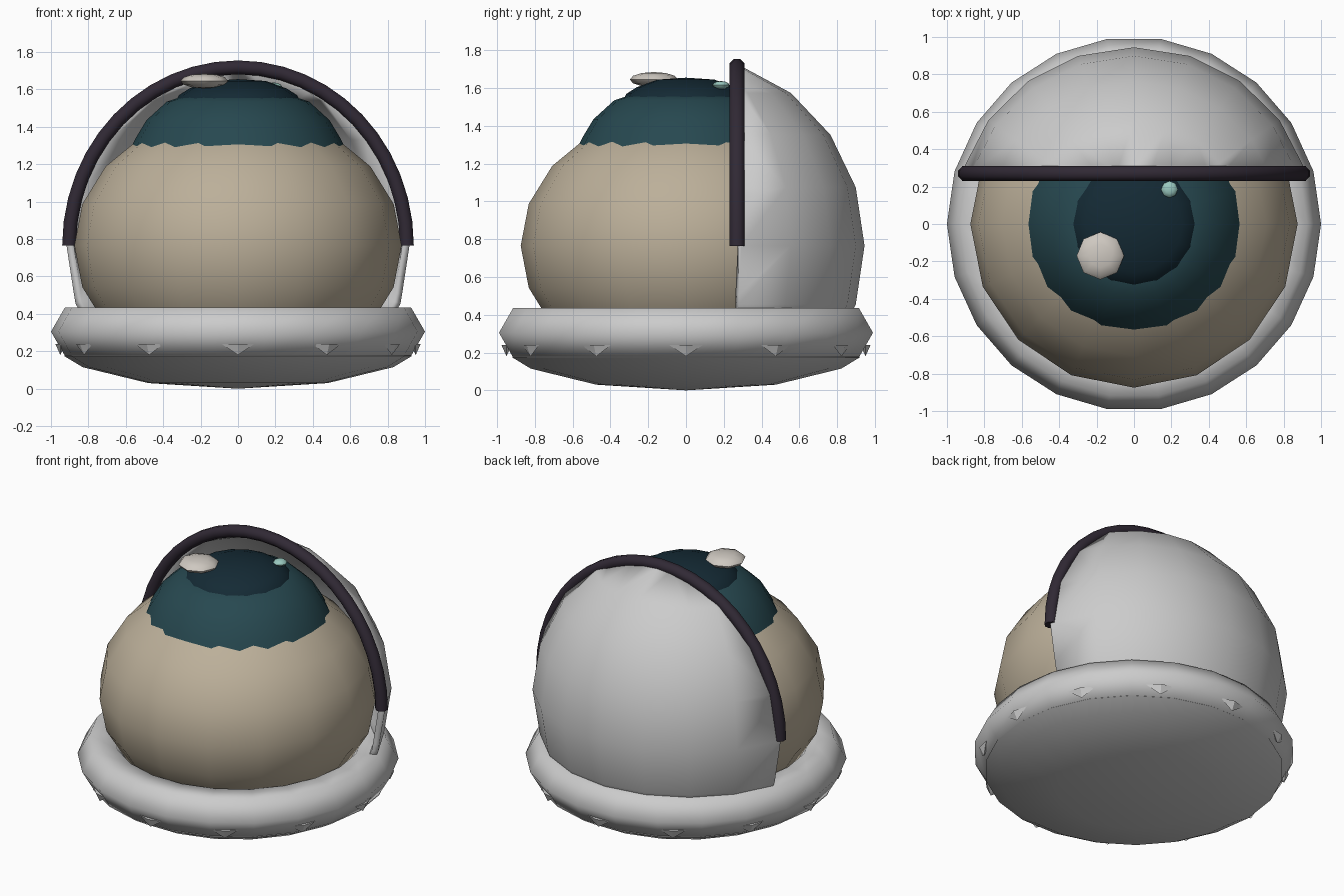
import bpy, bmesh
from math import pi, sin, cos, radians
from mathutils import Matrix

if "Cube" in bpy.data.objects:
    bpy.data.objects.remove(bpy.data.objects["Cube"])


def mat(name, rgb):
    m = bpy.data.materials.new(name)
    m.diffuse_color = (*rgb, 1)
    m.use_nodes = True
    m.node_tree.nodes["Principled BSDF"].inputs["Base Color"].default_value = m.diffuse_color
    return m


BEIGE = mat("beige", (0.50, 0.43, 0.32))
TEAL = mat("dark_teal", (0.02, 0.065, 0.08))
NAVY = mat("navy", (0.007, 0.023, 0.035))
PLUM = mat("plum", (0.03, 0.022, 0.035))
WHITE = mat("off_white", (0.62, 0.58, 0.53))
MINT = mat("mint", (0.32, 0.58, 0.52))


def finish(name, bm, material=None, angle=50):
    bmesh.ops.recalc_face_normals(bm, faces=bm.faces)
    me = bpy.data.meshes.new(name)
    bm.to_mesh(me)
    bm.free()
    for p in me.polygons:
        p.use_smooth = True
    me.set_sharp_from_angle(angle=radians(angle))
    if material:
        me.materials.append(material)
    ob = bpy.data.objects.new(name, me)
    bpy.context.collection.objects.link(ob)
    return ob


def ellipsoid(center, radii, segs, rings):
    bm = bmesh.new()
    bmesh.ops.create_uvsphere(bm, u_segments=segs, v_segments=rings, radius=1)
    bmesh.ops.transform(bm, verts=bm.verts,
                        matrix=Matrix.Translation(center) @ Matrix.Diagonal((*radii, 1)))
    return bm


def lathe(profile, segs, closed=False):
    # spin an (r, z) profile around z
    bm = bmesh.new()
    vs = [bm.verts.new((r, 0, z)) for r, z in profile]
    pairs = list(zip(vs, vs[1:])) + ([(vs[-1], vs[0])] if closed else [])
    edges = [bm.edges.new(p) for p in pairs]
    bmesh.ops.spin(bm, geom=vs + edges, cent=(0, 0, 0), axis=(0, 0, 1),
                   angle=2 * pi, steps=segs)
    bmesh.ops.remove_doubles(bm, verts=bm.verts, dist=0.0005)
    return bm


# Eyeball with iris and pupil caps
finish("eyeball", ellipsoid((0, 0, 0.77), (0.875, 0.875, 0.72), 16, 10), BEIGE)
finish("iris", lathe([(0.575, 1.29), (0.55, 1.34), (0.49, 1.44), (0.38, 1.54),
                      (0.29, 1.57), (0, 1.58)], 20), TEAL)
finish("pupil", lathe([(0.335, 1.54), (0.315, 1.575), (0.26, 1.61),
                       (0.15, 1.65), (0, 1.66)], 16), NAVY)

# Highlights
finish("large_highlight", ellipsoid((-0.18, -0.17, 1.65), (0.127, 0.127, 0.04), 8, 6), WHITE)
finish("small_highlight", ellipsoid((0.19, 0.185, 1.62), (0.045, 0.045, 0.022), 8, 6), MINT)

# Eyelid: rear part of a hollow ellipsoid
CUT = 0.28
bm = ellipsoid((0, 0, 0.77), (0.962, 0.945, 1.0), 20, 10)
for co, no in (((0, CUT, 0), (0, -1, 0)), ((0, 0, 0.32), (0, 0, -1))):
    bmesh.ops.bisect_plane(bm, geom=bm.verts[:] + bm.edges[:] + bm.faces[:],
                           plane_co=co, plane_no=no, clear_outer=True)
lid = finish("eyelid", bm)
shell = lid.modifiers.new("thickness", "SOLIDIFY")
shell.thickness = 0.04
shell.offset = -1

# Dark rim along the lid edge
bm = bmesh.new()
N, K = 24, 8
loops = []
for i in range(N + 1):
    a = pi * i / N
    loop = []
    for k in range(K):
        t = 2 * pi * (k + 0.5) / K
        d = 0.04 * cos(t)
        loop.append(bm.verts.new(((0.903 + d) * cos(a), 0.27 + 0.042 * sin(t),
                                  0.77 + (0.953 + d) * sin(a))))
    loops.append(loop)
for a, b in zip(loops, loops[1:]):
    for k in range(K):
        j = (k + 1) % K
        bm.faces.new((a[k], a[j], b[j], b[k]))
bm.faces.new(loops[0])
bm.faces.new(loops[-1])
finish("eyelid_rim", bm, PLUM)

# Base ring with a hexagonal section, and the shallow bowl below it
ring = [(0.85 + 0.15 * cos(k * pi / 3), 0.31 + 0.15 * sin(k * pi / 3)) for k in range(6)]
finish("base_ring", lathe(ring, 22, closed=True), angle=65)
finish("base_bowl", lathe([(0, 0.005), (0.48, 0.035), (0.83, 0.12), (0.93, 0.18),
                           (0.85, 0.25), (0, 0.25)], 22))

# Twelve small pointed studs around the ring
bm = bmesh.new()
for i in range(12):
    m = (Matrix.Rotation(i * pi / 6, 4, "Z") @ Matrix.Translation((0, -0.95, 0.215))
         @ Matrix.Diagonal((1, 0.3, 1, 1)) @ Matrix.Rotation(pi, 4, "X"))
    bmesh.ops.create_cone(bm, cap_ends=True, segments=4, radius1=0.09, radius2=0,
                          depth=0.06, matrix=m)
finish("base_studs", bm, angle=20)

# Rest the lowest point on the ground
for ob in bpy.context.collection.objects:
    ob.location.z -= 0.005
